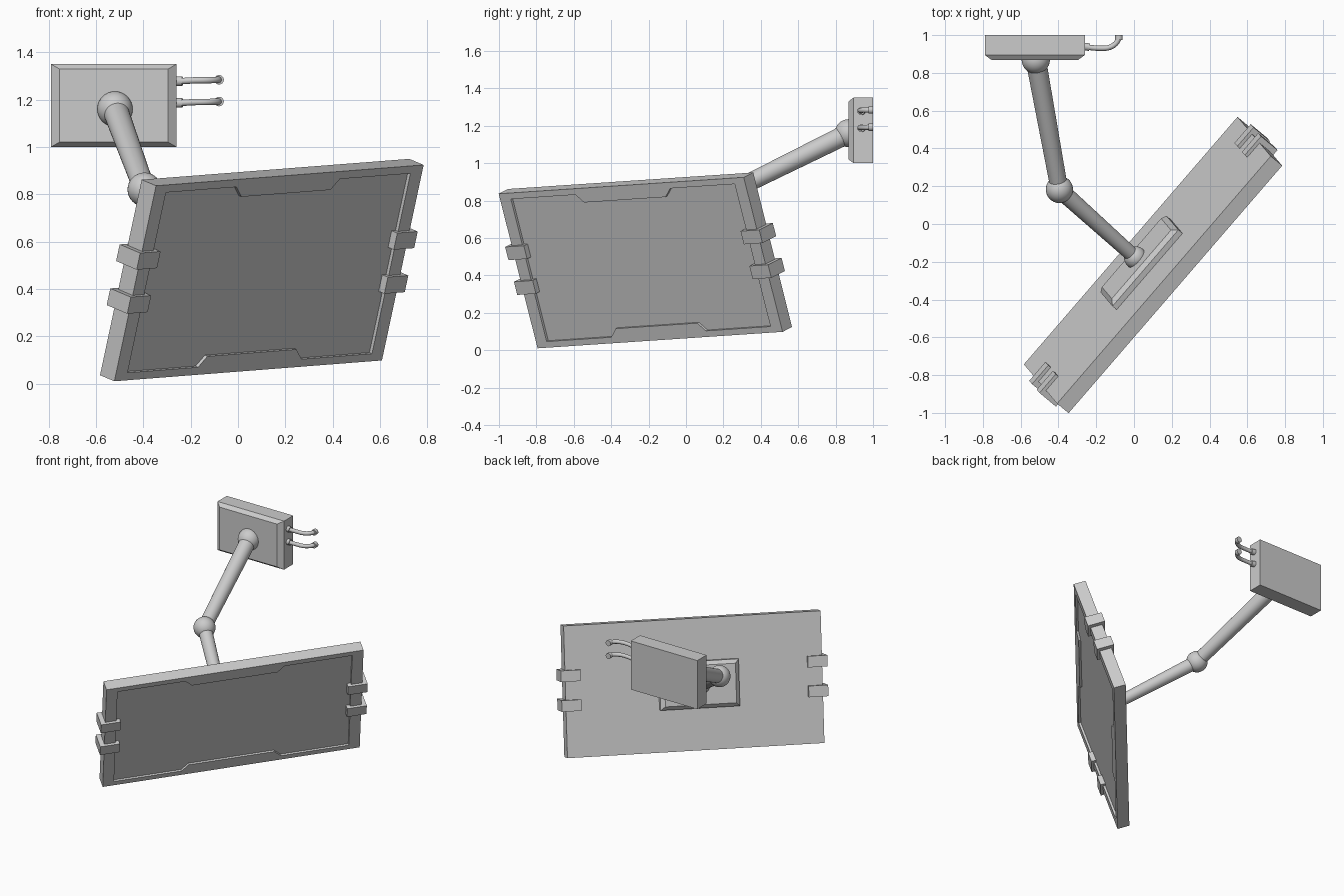
import bpy, bmesh
from mathutils import Vector, Matrix

if "Cube" in bpy.data.objects:
    bpy.data.objects.remove(bpy.data.objects["Cube"])

# Tilted screen frame: u along width, v up, n out of the screen
U = Vector((1.131, 1.31, 0.088)).normalized()
V = Vector((0.185, -0.2, 0.832))
V = (V - U * V.dot(U)).normalized()
N = U.cross(V)
C = Vector((0.131, -0.2425, 0.467))
SCREEN = Matrix((U, V, N)).transposed().to_4x4()
SCREEN.translation = C
W, H, D = 1.733, 0.870, 0.083


def finish(name, bm, matrix=None, smooth=False):
    bmesh.ops.recalc_face_normals(bm, faces=bm.faces)
    if matrix:
        bm.transform(matrix)
    me = bpy.data.meshes.new(name)
    bm.to_mesh(me)
    bm.free()
    ob = bpy.data.objects.new(name, me)
    bpy.context.collection.objects.link(ob)
    if smooth:
        bpy.ops.object.select_all(action='DESELECT')
        ob.select_set(True)
        bpy.context.view_layer.objects.active = ob
        bpy.ops.object.shade_smooth_by_angle()
    return ob


def loft(name, rings, matrix=None):
    """Closed solid through equally sized rings of points."""
    bm = bmesh.new()
    loops = [[bm.verts.new(p) for p in r] for r in rings]
    n = len(loops[0])
    for a, b in zip(loops, loops[1:]):
        for i in range(n):
            bm.faces.new((a[i], a[(i + 1) % n], b[(i + 1) % n], b[i]))
    bm.faces.new(loops[0])
    bm.faces.new(loops[-1])
    return finish(name, bm, matrix)


def rect(w, h, z, cx=0, cy=0):
    return [(cx + sx * w / 2, cy + sy * h / 2, z)
            for sx, sy in ((-1, -1), (1, -1), (1, 1), (-1, 1))]


def box(name, lo, hi, matrix=None):
    w, h = hi[0] - lo[0], hi[1] - lo[1]
    cx, cy = (hi[0] + lo[0]) / 2, (hi[1] + lo[1]) / 2
    return loft(name, [rect(w, h, lo[2], cx, cy), rect(w, h, hi[2], cx, cy)], matrix)


def ball(name, c, r):
    bm = bmesh.new()
    bmesh.ops.create_uvsphere(bm, u_segments=32, v_segments=16, radius=r)
    finish(name, bm, Matrix.Translation(c), True)


def rod(name, a, b, r1, r2):
    a, b = Vector(a), Vector(b)
    bm = bmesh.new()
    bmesh.ops.create_cone(bm, cap_ends=True, segments=32, radius1=r1, radius2=r2,
                          depth=(b - a).length)
    m = (b - a).to_track_quat('Z', 'Y').to_matrix().to_4x4()
    m.translation = (a + b) / 2
    finish(name, bm, m, True)


# Screen body with a notched, recessed display
top = [(-W / 2 + 0.075, H / 2 - 0.034), (-0.335, H / 2 - 0.034), (-0.288, H / 2 - 0.08)]
top += [(-x, y) for x, y in reversed(top)]
outline = top + [(-x, -y) for x, y in top]
bm = bmesh.new()
outer = [bm.verts.new(p) for p in rect(W, H, 0)]
back = [bm.verts.new(p) for p in rect(W, H, -D)]
rim = [bm.verts.new((x, y, 0)) for x, y in outline]
floor = [bm.verts.new((x, y, -0.015)) for x, y in outline]
for i in range(4):
    j = (i + 1) % 4
    bm.faces.new((outer[i], outer[j], back[j], back[i]))
for i in range(12):
    j = (i + 1) % 12
    bm.faces.new((rim[i], rim[j], floor[j], floor[i]))
bm.faces.new(back)
bm.faces.new(floor)
BL, BR, TR, TL = outer
bm.faces.new([TL, TR] + rim[5::-1])
bm.faces.new([TR, BR, rim[6], rim[5]])
bm.faces.new([BR, BL] + rim[11:5:-1])
bm.faces.new([BL, TL, rim[0], rim[11]])
finish("screen_panel", bm, SCREEN)

# Edge clips, two per side
for side in (-1, 1):
    for k in (-1, 1):
        xs = sorted((side * (W / 2 - 0.1), side * (W / 2 + 0.032)))
        y = k * 0.098 + 0.008
        box("edge_clip", (xs[0], y - 0.037, -D - 0.018), (xs[1], y + 0.037, 0.018), SCREEN)

# Bevelled plate on the screen back
loft("screen_back_plate", [rect(0.535, 0.31, -D + 0.005, -0.03),
                           rect(0.535, 0.31, -D - 0.03, -0.03),
                           rect(0.48, 0.26, -D - 0.052, -0.03)], SCREEN)

# Bevelled wall box (local z points to the front)
wall = Matrix(((1, 0, 0, -0.525), (0, 0, -1, 1.0), (0, 1, 0, 1.175), (0, 0, 0, 1)))
loft("wall_box", [rect(0.53, 0.35, 0), rect(0.53, 0.35, 0.105), rect(0.457, 0.308, 0.132)], wall)

# Jointed arm
shoulder, elbow = Vector((-0.52, 0.87, 1.16)), Vector((-0.395, 0.183, 0.82))
wrist = SCREEN @ Vector((-0.03, 0, -D - 0.06))
ball("shoulder_joint", shoulder, 0.075)
ball("elbow_joint", elbow, 0.072)
ball("wrist_joint", wrist, 0.06)
rod("upper_arm", shoulder, elbow, 0.054, 0.046)
rod("lower_arm", elbow, wrist, 0.046, 0.038)

# Cables with end collars
for z in (1.278, 1.186):
    cu = bpy.data.curves.new("cable", 'CURVE')
    cu.dimensions = '3D'
    cu.bevel_depth = 0.014
    cu.bevel_resolution = 3
    cu.use_fill_caps = True
    sp = cu.splines.new('BEZIER')
    pts = [((-0.27, 0.94, z), (0.05, -0.008, 0)), ((-0.16, 0.93, z + 0.004), (0.045, 0, 0)),
           ((-0.08, 0.995, z + 0.006), (0, 0.035, 0))]
    sp.bezier_points.add(len(pts) - 1)
    for bp, (p, h) in zip(sp.bezier_points, pts):
        bp.co = p
        bp.handle_left = Vector(p) - Vector(h)
        bp.handle_right = Vector(p) + Vector(h)
    bpy.context.collection.objects.link(bpy.data.objects.new("cable", cu))
    rod("cable_collar", (-0.265, 0.94, z), (-0.235, 0.936, z), 0.02, 0.02)
    rod("cable_collar", (-0.08, 0.975, z + 0.006), (-0.08, 1.0, z + 0.006), 0.02, 0.02)
